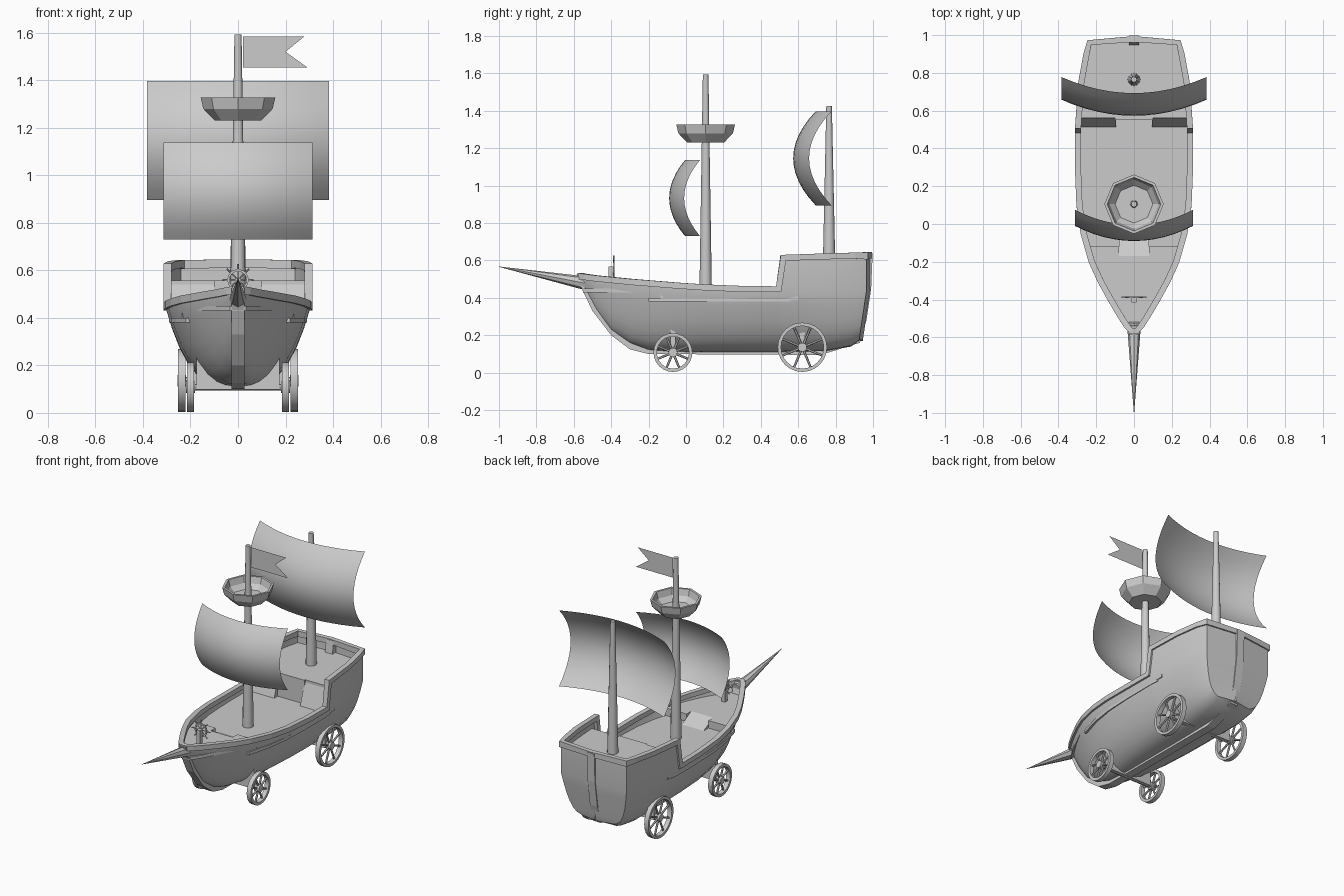
import bpy, math
from mathutils import Vector, Matrix

if "Cube" in bpy.data.objects:
    bpy.data.objects.remove(bpy.data.objects["Cube"])


def mesh(name, verts, faces, smooth=None):
    me = bpy.data.meshes.new(name)
    me.from_pydata([tuple(v) for v in verts], [], faces)
    ob = bpy.data.objects.new(name, me)
    bpy.context.collection.objects.link(ob)
    bpy.ops.object.select_all(action='DESELECT')
    ob.select_set(True)
    bpy.context.view_layer.objects.active = ob
    bpy.ops.object.mode_set(mode='EDIT')
    bpy.ops.mesh.select_all(action='SELECT')
    bpy.ops.mesh.remove_doubles(threshold=0.0002)
    bpy.ops.mesh.normals_make_consistent(inside=False)
    bpy.ops.object.mode_set(mode='OBJECT')
    if smooth:
        bpy.ops.object.shade_smooth_by_angle(angle=math.radians(smooth))
    return ob


def grid(name, rows, wrap_rows=False, wrap_cols=False, smooth=None):
    n, m = len(rows), len(rows[0])
    faces = [(i * m + j, i * m + (j + 1) % m, (i + 1) % n * m + (j + 1) % m, (i + 1) % n * m + j)
             for i in range(n if wrap_rows else n - 1) for j in range(m if wrap_cols else m - 1)]
    return mesh(name, [v for r in rows for v in r], faces, smooth)


def prism(name, pts, a, b, axis='x'):
    put = (lambda p, h: (h, p[0], p[1])) if axis == 'x' else (lambda p, h: (p[0], p[1], h))
    n = len(pts)
    verts = [put(p, a) for p in pts] + [put(p, b) for p in pts]
    faces = [tuple(range(n)), tuple(range(2 * n - 1, n - 1, -1))]
    faces += [(i, (i + 1) % n, n + (i + 1) % n, n + i) for i in range(n)]
    return mesh(name, verts, faces)


def lathe(name, profile, n, closed=False, smooth=None, matrix=Matrix()):
    rows = [[matrix @ Vector((r * math.sin(2 * math.pi * k / n), r * math.cos(2 * math.pi * k / n), z))
             for r, z in profile] for k in range(n)]
    return grid(name, rows, True, closed, smooth)


def rod(name, a, b, r1, r2, n=8, smooth=40):
    a, b = Vector(a), Vector(b)
    m = Matrix.Translation(a) @ (b - a).to_track_quat('Z', 'Y').to_matrix().to_4x4()
    h = (b - a).length
    return lathe(name, [(0, 0), (r1, 0), (r2, h), (0, h)], n, False, smooth, m)


# Hull stations: y, half width, bottom z, rail z, section exponent
ST = [(-.57, .018, .49, .522, .6), (-.54, .045, .42, .518, .6), (-.48, .083, .32, .51, .55),
      (-.4, .13, .22, .502, .5), (-.3, .185, .155, .492, .48), (-.2, .23, .12, .484, .42),
      (-.05, .273, .11, .472, .37), (.1, .295, .11, .462, .33), (.3, .303, .11, .454, .31),
      (.49, .303, .11, .452, .3), (.515, .302, .11, .62, .3), (.75, .285, .115, .628, .25),
      (.9, .258, .14, .632, .2), (.965, .24, .17, .632, .17)]


def section(y, w, zb, zt, p, shift=0):
    zs = min(zt - .015, .44) if y > .5 else zt - .015
    half = []
    for t in (0, .015, .06, .15, .3, .5, .75, 1):
        half.append((w * t ** p, y + shift - .04 * (1 - t) * max(0, (y - .85) / .115), zb + t * (zs - zb)))
    half.append((w, y + shift, zt))
    return [(-x, a, b) for x, a, b in reversed(half)] + half


def width(y):
    for a, b in zip(ST, ST[1:]):
        if y <= b[0]:
            return a[1] + (b[1] - a[1]) * (y - a[0]) / (b[0] - a[0])
    return ST[-1][1]


rings = [section(*s) for s in ST]
l = ST[-1]
rings.append([(x * .02, y, z) for x, y, z in section(*l, shift=.02)])
grid("hull", rings, smooth=35)

# Gunwale rail swept around the whole rim, including the step up to the stern
right = [Vector((s[1], s[0], s[3])) for s in ST]
path = right + [Vector((0, .985, .635))] + [Vector((-p.x, p.y, p.z)) for p in reversed(right)]
rows = []
for i, p in enumerate(path):
    d1 = (p - path[i - 1]).normalized()
    d2 = (path[(i + 1) % len(path)] - p).normalized()
    t = (d1 + d2).normalized()
    lat = Vector((-t.y, t.x, 0)).normalized()
    up = t.cross(lat).normalized()
    if up.z < 0:
        up = -up
    k = min(1.3, 1 / max(.5, t.dot(d1)))
    rows.append([p + lat * u + up * v * k for u, v in ((-.01, .01), (.022, .01), (.022, -.022), (-.01, -.022))])
grid("gunwale_rail", rows, True, True)

# Keel, stem and stern post in one strip
prism("keel", [(-.585, .525), (-.565, .465), (-.5, .33), (-.4, .2), (-.3, .125), (-.2, .1), (.72, .095),
               (.93, .16), (.965, .28), (.99, .45), (.998, .64), (.96, .64), (.9, .22), (.7, .13),
               (-.2, .14), (-.3, .17), (-.4, .24), (-.5, .38), (-.54, .525)], -.027, .027)


# Decks
def deck(name, ys, k, z, front=(), back=()):
    side = [(width(y) * k, y) for y in ys]
    pts = list(front) + side + list(back) + [(-x, y) for x, y in reversed(side)]
    prism(name, pts, z - .02, z, 'z')


deck("main_deck", (-.2, -.05, .1, .3, .49, .56), .955, .40)
deck("quarter_deck", (.56, .75, .9, .965), .99, .557, back=[(0, .98)])
deck("fore_deck", (-.55, -.48, -.4, -.3, -.2, -.12), .93, .45,
     back=[(.08, -.12), (.08, -.17), (-.08, -.17), (-.08, -.12)])
for s in (-1, 1):
    prism("fore_deck_riser", [(-.12, .39), (-.135, .39), (-.135, .45), (-.12, .45)], s * .08, s * .235)
    prism("cabin_wall", [(.51, .39), (.6, .39), (.6, .555), (.565, .555)], s * .095, s * .287)
prism("fore_deck_ramp", [(-.07, .40), (-.17, .45), (-.17, .39)], -.08, .08)
prism("cabin_door", [(.55, .39), (.6, .39), (.6, .557), (.55, .557)], -.1, .1)

# Masts and bowsprit
rod("main_mast", (0, .105, .39), (0, .105, 1.593), .034, .015, 12)
rod("rear_mast", (0, .765, .54), (0, .765, 1.425), .034, .015, 12)
rod("bowsprit", (0, -.53, .477), (0, -1, .567), .037, .001, 8)

# Crow's nest
lathe("lookout_basket", [(0, 1.23), (.098, 1.23), (.146, 1.28), (.157, 1.327), (.142, 1.327),
                         (.13, 1.285), (.1, 1.255), (0, 1.255)], 8, matrix=Matrix.Translation((0, .105, 0)))


# Sails billow both across and down
def sail(name, w, z0, z1, y, bx, bz):
    n = 12
    rows = [[(w * u, y - bx * (1 - u * u) - bz * (1 - v * v), (z0 + z1) / 2 + v * (z1 - z0) / 2)
             for u in [2 * i / n - 1 for i in range(n + 1)]] for v in [2 * j / n - 1 for j in range(n + 1)]]
    grid(name, rows, smooth=40)


sail("main_sail", .313, .73, 1.137, .075, .08, .085)
sail("rear_sail", .384, .895, 1.397, .778, .085, .12)

# Swallow-tail flag
mesh("flag", [(.022, .105, 1.585), (.28, .105, 1.585), (.2, .105, 1.52), (.293, .105, 1.453), (.022, .105, 1.453)],
     [(0, 1, 2), (0, 2, 4), (2, 3, 4)])

# Steering wheel on its stand
prism("helm_stand", [(-.415, .44), (-.388, .44), (-.388, .568), (-.415, .568)], -.013, .013)
hm = Matrix.Translation((0, -.387, .56)) @ Matrix.Rotation(math.pi / 2, 4, 'X')
lathe("helm_rim", [(.036, -.004), (.045, -.004), (.045, .004), (.036, .004)], 16, True, 40, hm)
for k in range(8):
    a = k * math.pi / 4
    rod("helm_spoke", (0, -.387, .56), (.066 * math.cos(a), -.387, .56 + .066 * math.sin(a)), .003, .004, 6)


# Carriage wheels with rim, spokes and hub
def wheel(x, y, r):
    z = r + .004
    m = Matrix.Translation((x, y, z)) @ Matrix.Rotation(math.pi / 2, 4, 'Y')
    lathe("wheel_rim", [(r - .018, -.015), (r, -.015), (r, .015), (r - .018, .015)], 24, True, 40, m)
    lathe("wheel_hub", [(0, -.018), (.024, -.018), (.024, .018), (0, .018)], 12, False, 40, m)
    for k in range(8):
        a = (k + .5) * math.pi / 4
        rod("wheel_spoke", (x, y, z), (x, y + (r - .01) * math.cos(a), z + (r - .01) * math.sin(a)), .007, .006, 6)


for y, r, x, top in ((-.07, .104, .2, .24), (.622, .132, .237, .265)):
    for s in (-1, 1):
        wheel(s * x, y, r)
    rod("axle", (-x, y, r + .004), (x, y, r + .004), .014, .014, 8)
    z0 = .1 if y < 0 else .115
    prism("axle_plate", [(y - .014, z0), (y + .014, z0), (y + .014, top), (y - .014, top)], -x + .025, x - .025)
